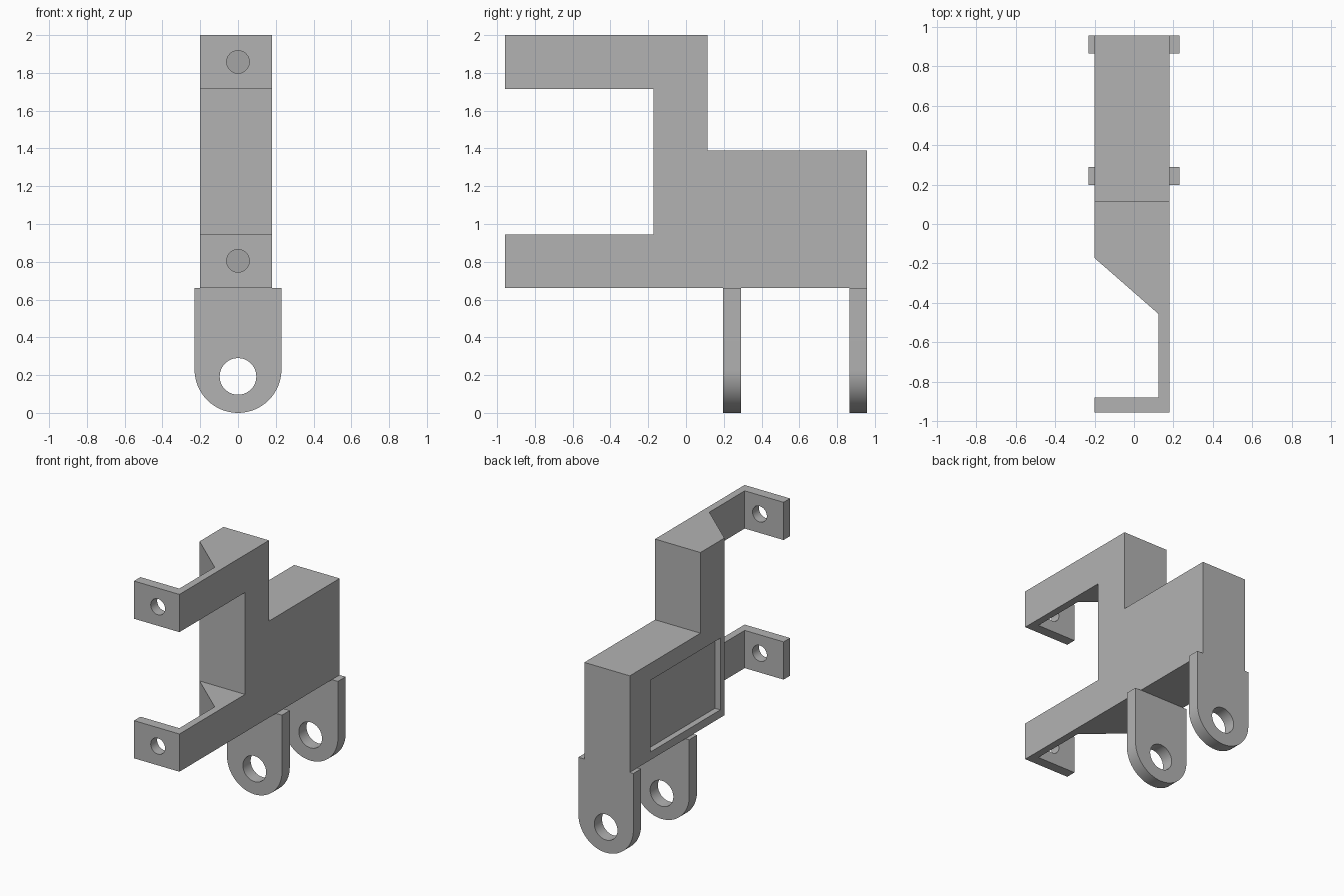
import bpy, bmesh, math
from mathutils import Vector

if "Cube" in bpy.data.objects:
    bpy.data.objects.remove(bpy.data.objects["Cube"], do_unlink=True)

grey = bpy.data.materials.new("plain grey")
grey.use_nodes = True
colour = (0.45, 0.45, 0.45, 1)
grey.diffuse_color = colour
grey.node_tree.nodes["Principled BSDF"].inputs["Base Color"].default_value = colour


def prism(name, points, offset):
    """Extrude a flat outline of 3D points along the offset vector."""
    bm = bmesh.new()
    face = bm.faces.new([bm.verts.new(p) for p in points])
    top = bmesh.ops.extrude_face_region(bm, geom=[face])["geom"]
    bmesh.ops.translate(bm, vec=Vector(offset),
                        verts=[v for v in top if isinstance(v, bmesh.types.BMVert)])
    bmesh.ops.recalc_face_normals(bm, faces=bm.faces)
    mesh = bpy.data.meshes.new(name)
    bm.to_mesh(mesh)
    bm.free()
    mesh.materials.append(grey)
    obj = bpy.data.objects.new(name, mesh)
    bpy.context.collection.objects.link(obj)
    return obj


def box(name, low, high):
    (x0, y0, z0), (x1, y1, z1) = low, high
    return prism(name, [(x0, y0, z0), (x1, y0, z0), (x1, y1, z0), (x0, y1, z0)],
                 (0, 0, z1 - z0))


def arc(radius, z, y, start, end, steps):
    turns = [start + (end - start) * i / steps for i in range(steps + 1)]
    return [(radius * math.cos(a), y, z + radius * math.sin(a)) for a in turns]


def drill(name, radius, z, y0, y1):
    return prism(name, arc(radius, z, y0, 0, 2 * math.pi, 48)[:-1], (0, y1 - y0, 0))


def cut(target, cutter):
    mod = target.modifiers.new(cutter.name, "BOOLEAN")
    mod.operation = "DIFFERENCE"
    mod.solver = "EXACT"
    mod.object = cutter
    cutter.hide_render = True
    cutter.hide_viewport = True
    cutter.display_type = "WIRE"


def finish(obj):
    """Apply the cuts, drop the cutters and shade round edges smooth."""
    bpy.context.view_layer.update()
    cutters = [m.object for m in obj.modifiers]
    graph = bpy.context.evaluated_depsgraph_get()
    mesh = bpy.data.meshes.new_from_object(obj.evaluated_get(graph))
    obj.modifiers.clear()
    obj.data = mesh
    for c in cutters:
        bpy.data.objects.remove(c, do_unlink=True)
    bpy.ops.object.select_all(action="DESELECT")
    obj.select_set(True)
    bpy.context.view_layer.objects.active = obj
    bpy.ops.object.shade_smooth_by_angle(angle=math.radians(30))


LEFT, RIGHT, END = 0.18, -0.2, 0.957
BASE, TOP = 0.66, 2.0

# Bracket body: plan outline with tapered arms and hooked flanges
plan = [(RIGHT, END), (LEFT, END), (LEFT, -END), (RIGHT, -END),
        (RIGHT, -0.88), (0.125, -0.88), (0.125, -0.457), (RIGHT, -0.173)]
body = prism("bracket_body", [(x, y, BASE) for x, y in plan], (0, 0, TOP - BASE))

# Opening between the arms, rear step and shallow side pocket
cut(body, box("arm_gap", (-1, -2, 0.945), (1, -0.173, 1.715)))
cut(body, box("rear_step", (-1, 0.113, 1.39), (1, 2, 3)))
cut(body, box("side_pocket", (-1, -0.124, 0.72), (RIGHT + 0.045, 0.707, 1.262)))

# Screw holes in the flanges
for i, z in enumerate((0.805, 1.858)):
    cut(body, drill(f"flange_hole_{i}", 0.06, z, -1.1, -0.8))
finish(body)

# Two rounded hanging lugs with pin holes
for name, y0, y1 in (("front_lug", 0.197, 0.29), ("rear_lug", 0.865, END)):
    outline = arc(0.23, 0.23, y0, math.pi, 2 * math.pi, 32)
    outline += [(0.23, y0, BASE), (-0.23, y0, BASE)]
    lug = prism(name, outline, (0, y1 - y0, 0))
    cut(lug, drill(name + "_hole", 0.097, 0.193, y0 - 0.1, y1 + 0.1))
    finish(lug)
